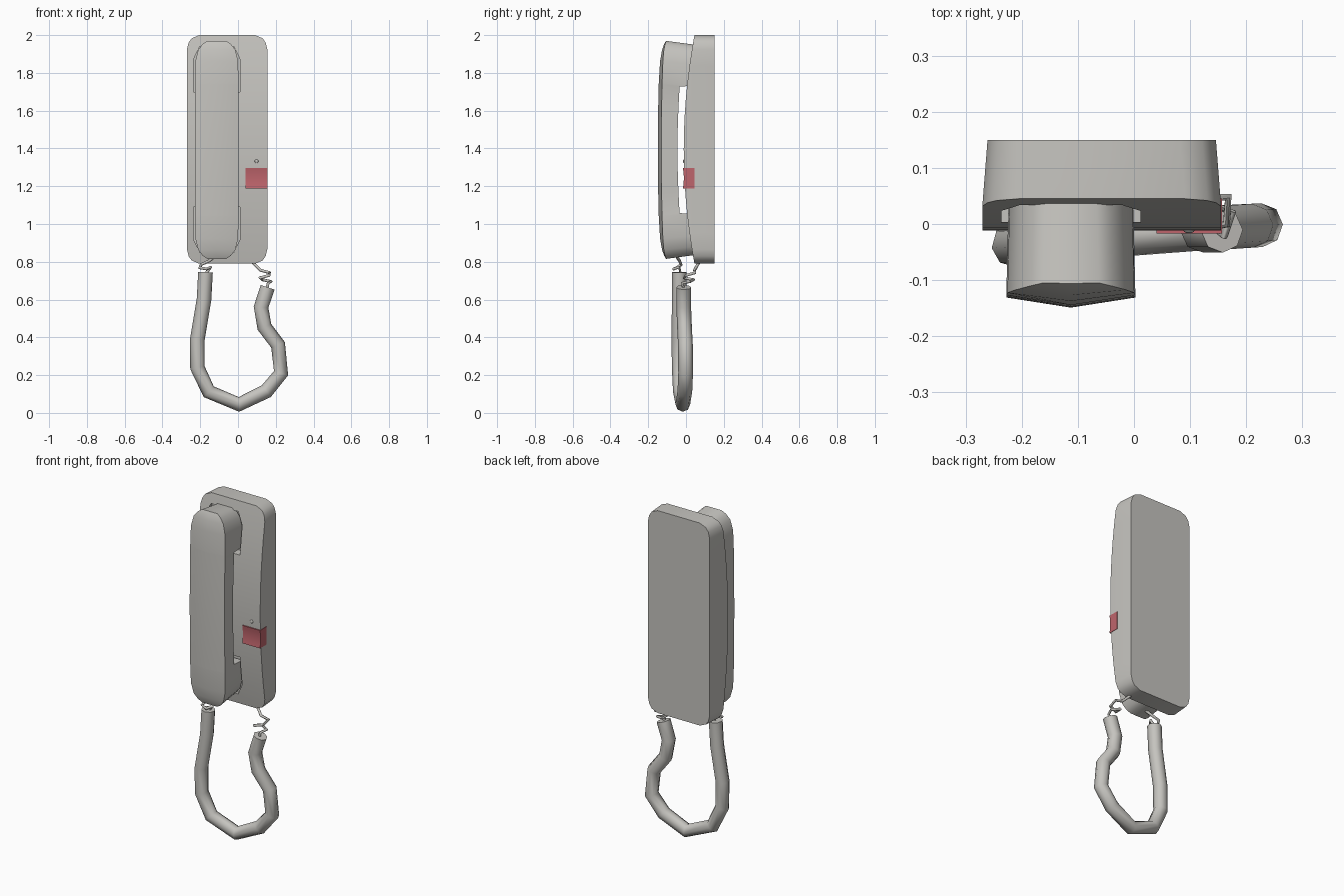
import bpy, bmesh, math

if "Cube" in bpy.data.objects:
    bpy.data.objects.remove(bpy.data.objects["Cube"])


def material(name, rgb):
    m = bpy.data.materials.new(name)
    m.diffuse_color = (*rgb, 1)
    m.use_nodes = True
    m.node_tree.nodes["Principled BSDF"].inputs["Base Color"].default_value = m.diffuse_color
    return m


GREY = material("warm_grey", (0.56, 0.55, 0.52))
RED = material("dusty_red", (0.52, 0.13, 0.15))


def smooth(ob, angle=40):
    bpy.ops.object.select_all(action='DESELECT')
    ob.select_set(True)
    bpy.context.view_layer.objects.active = ob
    bpy.ops.object.shade_smooth_by_angle(angle=math.radians(angle))


def loft(name, rows, mat):
    """Skin a list of equal-length closed cross-sections and cap the ends."""
    bm = bmesh.new()
    rings = [[bm.verts.new(p) for p in row] for row in rows]
    n = len(rows[0])
    for a, b in zip(rings, rings[1:]):
        for i in range(n):
            j = (i + 1) % n
            bm.faces.new((a[i], a[j], b[j], b[i]))
    bm.faces.new(rings[0])
    bm.faces.new(rings[-1])
    bmesh.ops.recalc_face_normals(bm, faces=bm.faces)
    me = bpy.data.meshes.new(name)
    bm.to_mesh(me)
    bm.free()
    ob = bpy.data.objects.new(name, me)
    bpy.context.collection.objects.link(ob)
    me.materials.append(mat)
    return ob


def tube(name, points, radius, mat):
    cu = bpy.data.curves.new(name, 'CURVE')
    cu.dimensions = '3D'
    cu.bevel_depth = radius
    cu.bevel_resolution = 2
    cu.use_fill_caps = True
    sp = cu.splines.new('POLY')
    sp.points.add(len(points) - 1)
    for p, co in zip(sp.points, points):
        p.co = (*co, 1)
    ob = bpy.data.objects.new(name, cu)
    bpy.context.collection.objects.link(ob)
    cu.materials.append(mat)
    bpy.ops.object.select_all(action='DESELECT')
    ob.select_set(True)
    bpy.context.view_layer.objects.active = ob
    bpy.ops.object.convert(target='MESH')
    smooth(bpy.context.object, 50)


# Wall base: curved front, sides tapering toward the back
BX, BZ, BH = -0.0575, 1.395, 0.605


def base_front(z):
    return -0.012 + 0.057 * ((z - BZ) / BH) ** 2


ends = [(0.605, 0.148), (0.588, 0.188), (0.565, 0.204), (0.53, 0.2125)]
mids = [(0.53 * k / 6, 0.2125) for k in range(5, -6, -1)]
rows = []
for dz, w in ends + mids + [(-d, w) for d, w in reversed(ends)]:
    z = BZ + dz
    f = base_front(z)
    m = max(0.035, f + 0.004)
    b = w - 0.009
    rows.append([(BX - b, 0.15, z), (BX - w, m, z), (BX - w, f, z),
                 (BX + w, f, z), (BX + w, m, z), (BX + b, 0.15, z)])
base = loft("wall_base", rows, GREY)

# Cradle pockets cut into the base
HX = -0.1125
for name, z0, z1 in (("upper_pocket_cutter", 1.70, 1.94), ("lower_pocket_cutter", 0.85, 1.09)):
    prof = [(z0, 0.124), (z1 - 0.07, 0.124), (z1, 0.09)]
    if z0 < 1:
        prof = [(z0, 0.09), (z0 + 0.07, 0.124), (z1, 0.124)]
    cutter = loft(name, [[(HX - w, -0.1, z), (HX + w, -0.1, z), (HX + w, 0.055, z),
                          (HX - w, 0.055, z)] for z, w in prof], GREY)
    cutter.hide_render = True
    cutter.hide_viewport = True
    mod = base.modifiers.new(name, 'BOOLEAN')
    mod.operation = 'DIFFERENCE'
    mod.solver = 'EXACT'
    mod.object = cutter
smooth(base)

# Handset: ridged bowed front, raised ear and mouth pieces at the back
HZ, HH = 1.3925, 0.577
# (height offset, half width, back y)
half = [(0.577, 0.050, 0.046), (0.560, 0.075, 0.046), (0.53, 0.098, 0.046),
        (0.47, 0.113, 0.046), (0.352, 0.115, 0.046), (0.347, 0.115, -0.034),
        (0.23, 0.115, -0.040), (0.11, 0.115, -0.044)]
profile = half + [(0, 0.115, -0.045)] + [(-d, w, y) for d, w, y in reversed(half)]
rows = []
for dz, w, back in profile:
    t = abs(dz / HH)
    edge = -0.131 + 0.012 * t ** 2 + 0.014 * t ** 16
    ridge = edge - 0.017 * (1 - t ** 8)
    zf, zb = HZ + dz, HZ + dz * 0.965
    b = w - 0.004
    rows.append([(HX - b, back, zb), (HX - w, edge, zf), (HX, ridge - 0.001, zf),
                 (HX + w, edge, zf), (HX + b, back, zb)])
smooth(loft("handset", rows, GREY), 35)

# Red push button with a slightly dished face
rows = []
for k in range(7):
    s = k / 3 - 1
    z, y = 1.2425 + 0.0535 * s, -0.0115 - 0.005 * s * s
    rows.append([(0.04, 0.045, z), (0.04, y, z), (0.157, y, z), (0.157, 0.045, z)])
smooth(loft("push_button", rows, RED), 30)

# Small indicator lamp above the button
bpy.ops.mesh.primitive_uv_sphere_add(segments=12, ring_count=8, radius=0.01,
                                     location=(0.098, base_front(1.332), 1.332))
lamp = bpy.context.object
lamp.name = "indicator_lamp"
lamp.scale.y = 0.5
lamp.data.materials.append(GREY)
smooth(lamp, 60)

# Hanging cord
tube("cord", [(-0.172, -0.035, 0.745), (-0.180, -0.036, 0.60), (-0.215, -0.038, 0.39),
              (-0.215, -0.036, 0.24), (-0.155, -0.030, 0.112), (0.005, -0.017, 0.045),
              (0.150, -0.006, 0.115), (0.228, -0.002, 0.21), (0.212, -0.003, 0.36),
              (0.140, -0.008, 0.455), (0.122, -0.012, 0.56), (0.157, -0.012, 0.665)],
     0.039, GREY)

# Thin coiled leads joining the cord to the handset and base
tube("handset_lead", [(-0.12, -0.05, 0.83), (-0.15, -0.035, 0.806), (-0.195, -0.025, 0.785),
                      (-0.203, -0.05, 0.768), (-0.165, -0.065, 0.762), (-0.145, -0.035, 0.772),
                      (-0.172, -0.030, 0.735)], 0.008, GREY)
tube("base_lead", [(0.075, 0.07, 0.80), (0.12, 0.045, 0.755), (0.168, 0.048, 0.742),
                   (0.165, 0.00, 0.728), (0.115, -0.010, 0.715), (0.13, 0.040, 0.705),
                   (0.175, 0.020, 0.695), (0.16, -0.02, 0.688), (0.152, -0.012, 0.655)],
     0.008, GREY)
